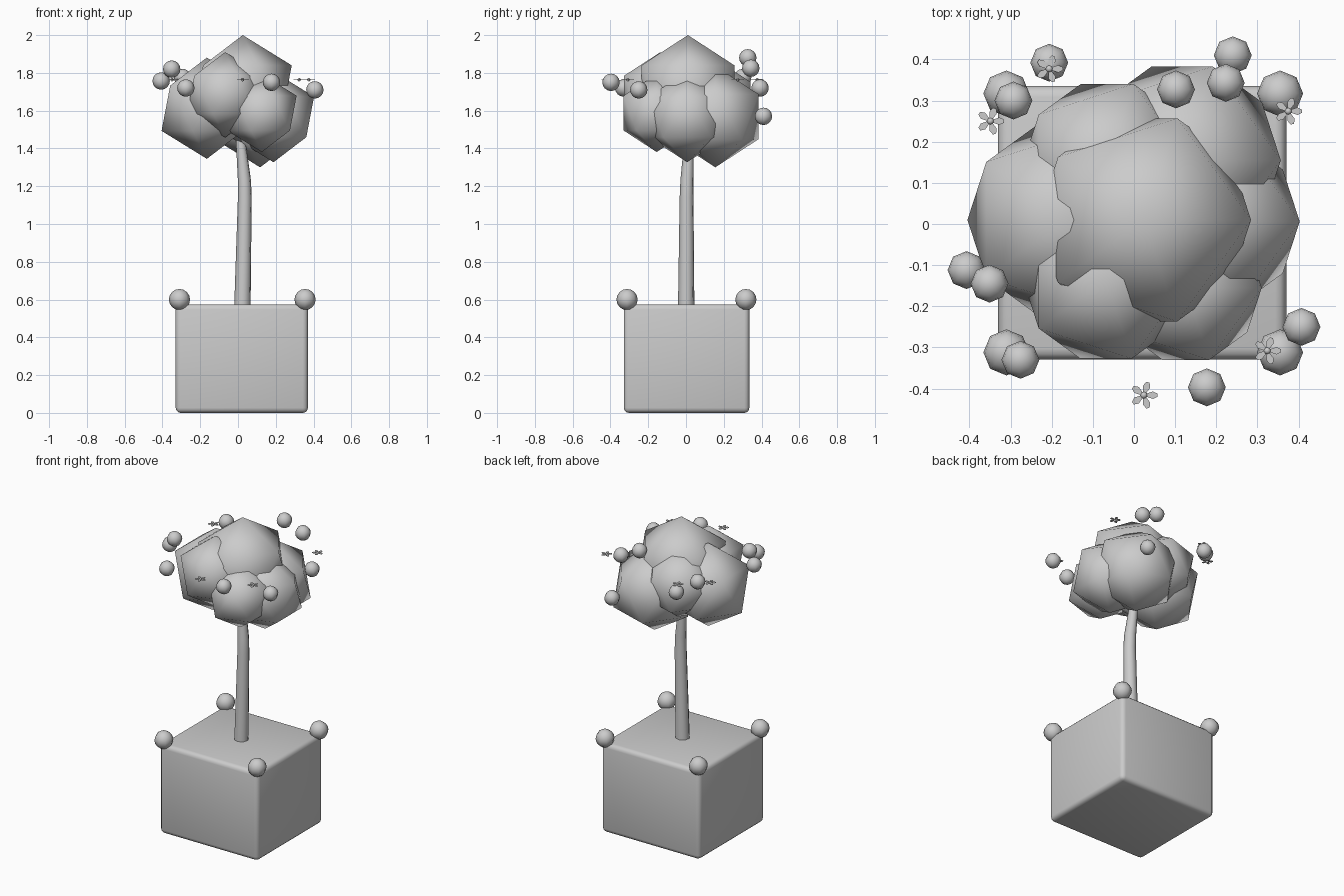
import bpy, bmesh, math
from mathutils import Matrix, Vector

cube = bpy.data.objects.get("Cube")
if cube:
    bpy.data.objects.remove(cube, do_unlink=True)

# Single plain grey
grey = bpy.data.materials.new("plain_grey")
grey.use_nodes = True
colour = (0.6, 0.6, 0.6, 1.0)
grey.diffuse_color = colour
grey.node_tree.nodes["Principled BSDF"].inputs["Base Color"].default_value = colour


def add_object(name, bm, location, smooth_angle=180):
    mesh = bpy.data.meshes.new(name)
    bmesh.ops.recalc_face_normals(bm, faces=bm.faces[:])
    bm.to_mesh(mesh)
    bm.free()
    mesh.materials.append(grey)
    obj = bpy.data.objects.new(name, mesh)
    obj.location = location
    bpy.context.collection.objects.link(obj)
    bpy.ops.object.select_all(action='DESELECT')
    obj.select_set(True)
    bpy.context.view_layer.objects.active = obj
    if smooth_angle == 180:
        bpy.ops.object.shade_smooth()
    else:
        bpy.ops.object.shade_smooth_by_angle(angle=math.radians(smooth_angle))
    return obj


def ball(name, location, radius):
    bm = bmesh.new()
    bmesh.ops.create_uvsphere(bm, u_segments=8, v_segments=8, radius=radius)
    return add_object(name, bm, location)


def leaf_clump(name, location, radius):
    bm = bmesh.new()
    bmesh.ops.create_icosphere(bm, subdivisions=1, radius=radius)
    return add_object(name, bm, location)


def flower(name, location):
    bm = bmesh.new()
    # Five thin petals, widest near the tip
    outline = [(0.004, -0.003), (0.022, -0.009), (0.033, -0.004),
               (0.033, 0.004), (0.022, 0.009), (0.004, 0.003)]
    for i in range(5):
        turn = Matrix.Rotation(i * math.tau / 5, 3, 'Z')
        face = bm.faces.new([bm.verts.new(turn @ Vector((x, y, 0))) for x, y in outline])
        top = bmesh.ops.extrude_face_region(bm, geom=[face])["geom"]
        for v in top:
            if isinstance(v, bmesh.types.BMVert):
                v.co.z += 0.003
    # Round centre
    bmesh.ops.create_uvsphere(bm, u_segments=8, v_segments=6, radius=0.009)
    return add_object(name, bm, location, 40)


# Planter box with rounded edges
bm = bmesh.new()
bmesh.ops.create_cube(bm, size=1)
bmesh.ops.scale(bm, vec=(0.7, 0.665, 0.575), verts=bm.verts[:])
bmesh.ops.bevel(bm, geom=bm.edges[:], offset=0.027, segments=3,
                profile=0.5, affect='EDGES')
add_object("planter", bm, (0.02, 0.003, 0.2875), 40)

# Balls on the planter corners
for side, x in (("right", -0.31), ("left", 0.355)):
    for end, y in (("front", -0.312), ("back", 0.317)):
        ball(f"corner_ball_{end}_{side}", (x, y, 0.6), 0.056)

# Bent, tapering trunk
curve = bpy.data.curves.new("trunk", 'CURVE')
curve.dimensions = '3D'
curve.bevel_depth = 1.0
curve.bevel_resolution = 2
curve.use_fill_caps = True
path = [(0.023, 0.001, 0.55, 0.044), (0.036, 0.003, 1.14, 0.037),
        (0.034, 0.005, 1.23, 0.035), (0.015, 0.015, 1.43, 0.026),
        (0.01, 0.02, 1.55, 0.022)]
spline = curve.splines.new('POLY')
spline.points.add(len(path) - 1)
for point, (x, y, z, r) in zip(spline.points, path):
    point.co = (x, y, z, 1)
    point.radius = r
spline.use_smooth = True
curve.materials.append(grey)
bpy.context.collection.objects.link(bpy.data.objects.new("trunk", curve))

# Crown of faceted leaf clumps
for name, location, radius in [
    ("top", (0.025, 0.01, 1.71), 0.29),
    ("front_right", (-0.068, -0.135, 1.684), 0.226),
    ("front_left", (0.126, -0.155, 1.587), 0.206),
    ("right", (-0.165, 0.01, 1.613), 0.268),
    ("left", (0.188, 0.006, 1.567), 0.24),
    ("back_left", (0.117, 0.155, 1.568), 0.268),
    ("back_right", (-0.065, 0.145, 1.65), 0.23),
]:
    leaf_clump("leaf_clump_" + name, location, radius)

# Fruits around the crown
fruits = [(-0.407, -0.112, 1.757), (-0.351, -0.145, 1.82), (-0.276, -0.33, 1.72),
          (0.177, -0.397, 1.75), (0.407, -0.25, 1.71), (0.24, 0.41, 1.57),
          (0.223, 0.343, 1.825), (0.102, 0.327, 1.88), (-0.206, 0.392, 1.72),
          (-0.293, 0.3, 1.775)]
for i, location in enumerate(fruits, 1):
    ball(f"fruit_{i}", location, 0.046)

# Small flowers, all at one height
for i, (x, y) in enumerate([(-0.206, 0.377), (-0.349, 0.25), (0.375, 0.274),
                            (0.324, -0.308), (0.024, -0.416)], 1):
    flower(f"flower_{i}", (x, y, 1.764))
